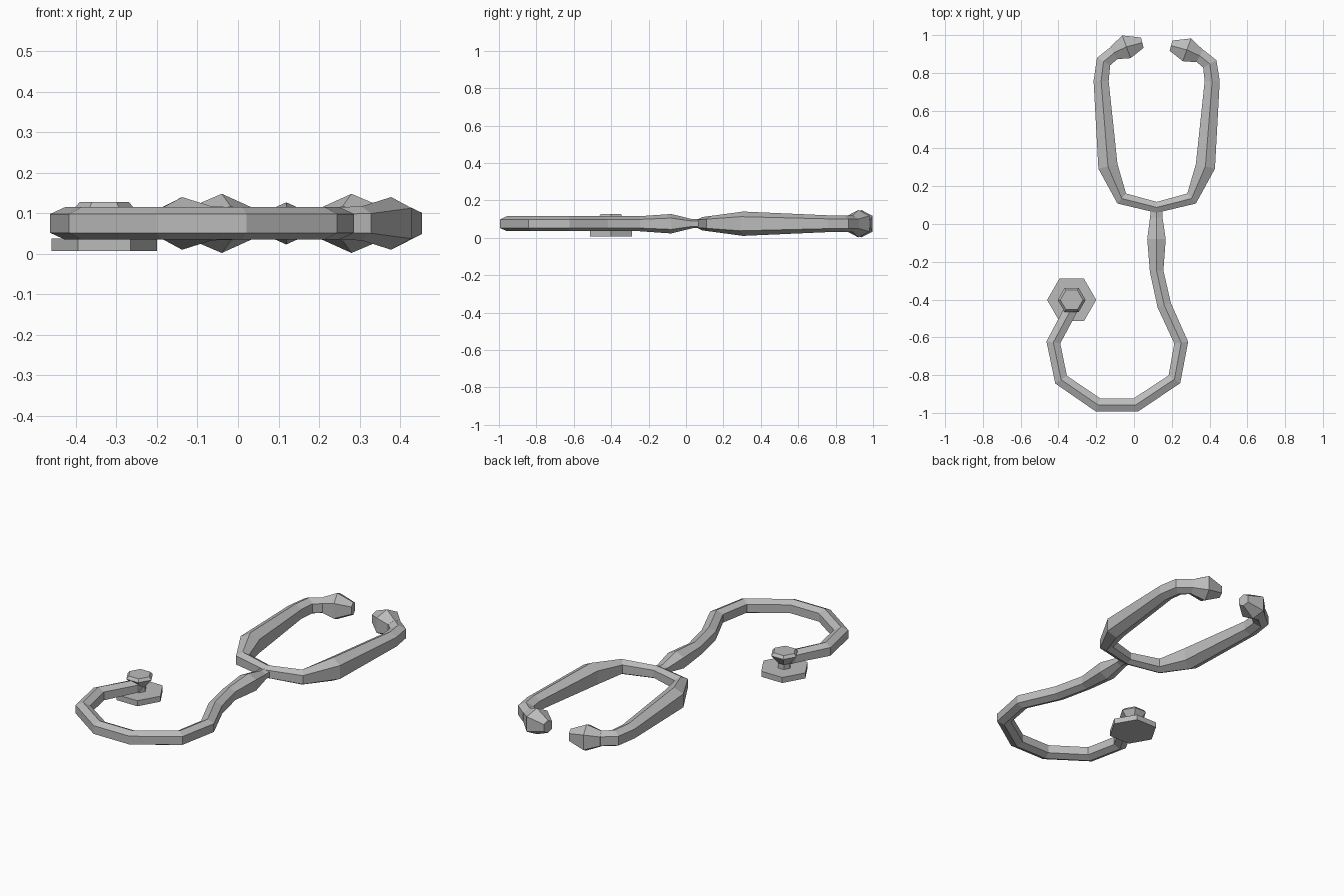
import bpy
import bmesh
from math import cos, sin, pi
from mathutils import Vector

cube = bpy.data.objects.get("Cube")
if cube:
    bpy.data.objects.remove(cube, do_unlink=True)

grey = bpy.data.materials.new("plain grey")
grey.use_nodes = True
colour = (0.5, 0.5, 0.5, 1)
grey.diffuse_color = colour
grey.node_tree.nodes["Principled BSDF"].inputs["Base Color"].default_value = colour

MID_Z = 0.075   # height of the tube centre line
AXIS_X = 0.12   # mirror line of the two ear arms


def loft(name, rings):
    """Skin a list of equal rings and cap both ends."""
    bm = bmesh.new()
    rows = [[bm.verts.new(p) for p in ring] for ring in rings]
    n = len(rows[0])
    for a, b in zip(rows, rows[1:]):
        for i in range(n):
            j = (i + 1) % n
            bm.faces.new((a[i], a[j], b[j], b[i]))
    bm.faces.new(rows[0])
    bm.faces.new(rows[-1])
    bmesh.ops.recalc_face_normals(bm, faces=bm.faces)
    mesh = bpy.data.meshes.new(name)
    bm.to_mesh(mesh)
    bm.free()
    mesh.materials.append(grey)
    obj = bpy.data.objects.new(name, mesh)
    bpy.context.collection.objects.link(obj)
    return obj


def hex_tube(name, path):
    """Sweep a ridge-up hexagon; path items are x, y, half width, half height."""
    pts = [Vector((x, y, MID_Z)) for x, y, w, h in path]
    rings = []
    for i, (x, y, w, h) in enumerate(path):
        tangent = Vector()
        if i > 0:
            tangent += (pts[i] - pts[i - 1]).normalized()
        if i < len(pts) - 1:
            tangent += (pts[i + 1] - pts[i]).normalized()
        side = Vector((-tangent.y, tangent.x, 0)).normalized() * w
        up = Vector((0, 0, h))
        section = [(0, 1), (1, 0.58), (1, -0.58), (0, -1), (-1, -0.58), (-1, 0.58)]
        rings.append([pts[i] + side * s + up * u for s, u in section])
    return loft(name, rings)


def hex_turned(name, x, y, profile):
    """Six-sided turned part; profile items are radius, height."""
    rings = [[(x + r * cos(k * pi / 3), y + r * sin(k * pi / 3), z)
              for k in range(6)] for r, z in profile]
    return loft(name, rings)


# Ear arms: one half from the fork outward, mirrored into a single yoke
half_arm = [
    (0.185, 0.135, 0.035, 0.042),
    (0.258, 0.305, 0.052, 0.065),
    (0.294, 0.757, 0.040, 0.045),
    (0.281, 0.860, 0.040, 0.045),
    (0.222, 0.908, 0.036, 0.043),
]
left_half = [(AXIS_X + d, y - (0.012 if y > 0.8 else 0), w, h) for d, y, w, h in half_arm]
right_half = [(AXIS_X - d, y, w, h) for d, y, w, h in half_arm]
fork = [(AXIS_X, 0.088, 0.029, 0.036)]
hex_tube("ear_arms", right_half[::-1] + fork + left_half)

# Ear tips: short flared ends
ear_tip = [(0.228, 0.906, 0.037, 0.044), (0.160, 0.938, 0.064, 0.073),
           (0.076, 0.960, 0.028, 0.035)]
for name, sign, drop in (("right_ear_tip", -1, 0), ("left_ear_tip", 1, 0.016)):
    hex_tube(name, [(AXIS_X + sign * d, y - drop, w, h) for d, y, w, h in ear_tip])

# Tubing: stem with a swollen joint, then the curve round to the chest piece
T = (0.037, 0.040)
bends = [(0.16, -0.43), (0.25, -0.628), (0.214, -0.822), (0.01, -0.958),
         (-0.19, -0.958), (-0.386, -0.824), (-0.427, -0.627)]
stem = [(0.12, 0.095, 0.028, 0.024), (0.118, 0.035, 0.033, 0.024),
        (0.119, -0.08, 0.049, 0.052), (0.12, -0.25, 0.036, 0.040)]
hex_tube("tubing", stem + [(x, y, *T) for x, y in bends]
         + [(-0.335, -0.455, 0.036, 0.036), (-0.33, -0.405, 0.030, 0.030)])

# Chest piece: flat diaphragm with a tapered knob above it
hex_turned("diaphragm", -0.33, -0.402, [(0.13, 0.007), (0.13, 0.038)])
hex_turned("chest_knob", -0.33, -0.402,
           [(0.035, 0.036), (0.035, 0.065), (0.074, 0.113), (0.060, 0.128)])
